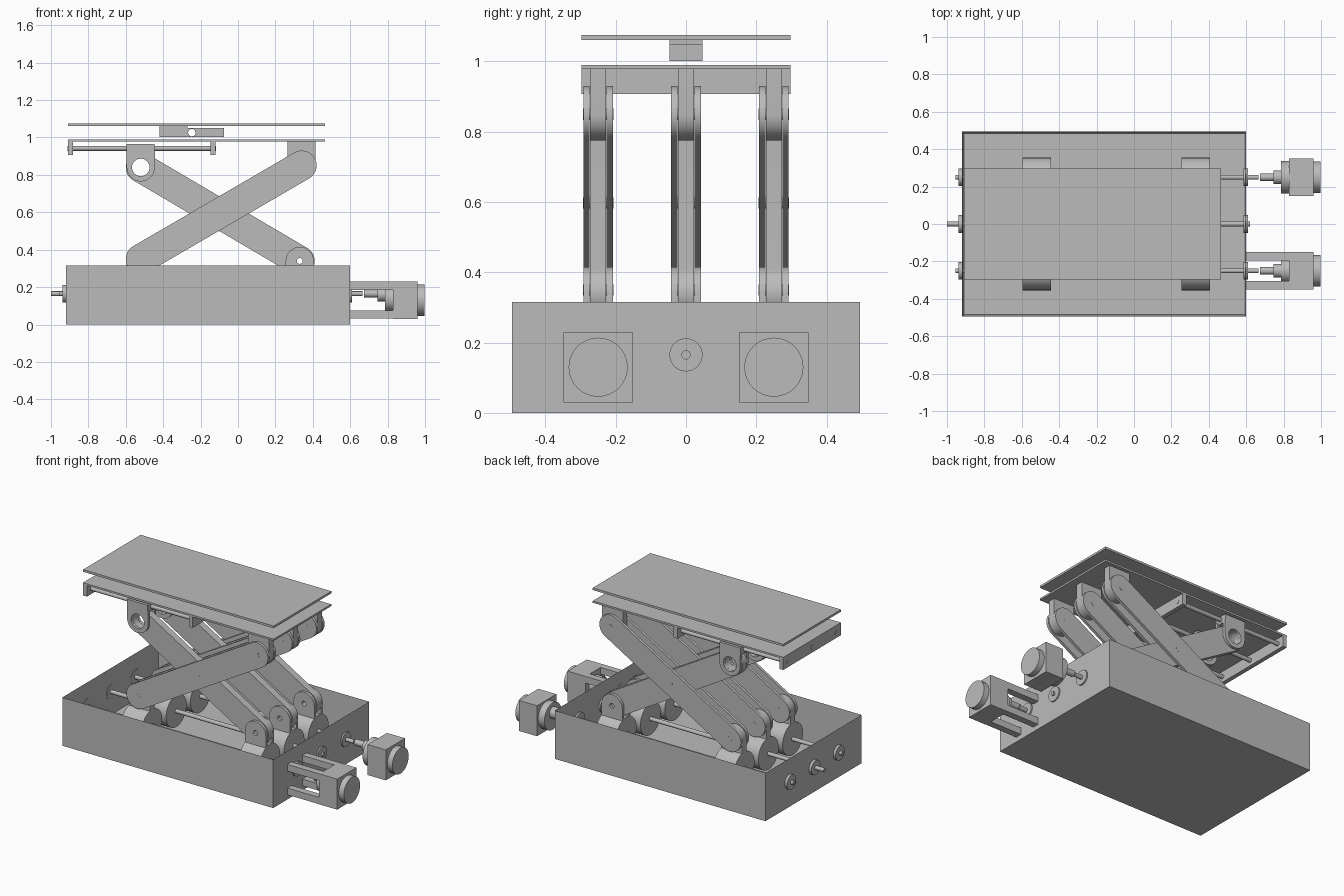
import bpy, bmesh, math
from mathutils import Matrix, Vector

old = bpy.data.objects.get("Cube")
if old:
    bpy.data.objects.remove(old, do_unlink=True)

grey = bpy.data.materials.new("machine grey")
grey.use_nodes = True
grey.diffuse_color = (0.5, 0.5, 0.5, 1)
grey.node_tree.nodes["Principled BSDF"].inputs["Base Color"].default_value = (0.5, 0.5, 0.5, 1)
parts = []


def finish(name, mesh):
    mesh.materials.clear()
    mesh.materials.append(grey)
    ob = bpy.data.objects.new(name, mesh)
    bpy.context.collection.objects.link(ob)
    parts.append(ob)
    return ob


def from_bmesh(name, bm):
    mesh = bpy.data.meshes.new(name)
    bm.to_mesh(mesh)
    bm.free()
    return finish(name, mesh)


def box(name, x, y, z):
    """Box from (low, high) ranges."""
    bm = bmesh.new()
    bmesh.ops.create_cube(bm, size=1)
    for v in bm.verts:
        v.co = [r[0] + (c + 0.5) * (r[1] - r[0]) for r, c in zip((x, y, z), v.co)]
    return from_bmesh(name, bm)


def rod(name, x0, x1, y, z, r, axis="X"):
    """Cylinder along X (or along Y, where x0, x1 is the y range and y the x position)."""
    bm = bmesh.new()
    mid = (x0 + x1) / 2
    if axis == "X":
        mat = Matrix.Translation((mid, y, z)) @ Matrix.Rotation(math.pi / 2, 4, "Y")
    else:
        mat = Matrix.Translation((y, mid, z)) @ Matrix.Rotation(math.pi / 2, 4, "X")
    bmesh.ops.create_cone(bm, cap_ends=True, segments=32, radius1=r, radius2=r,
                          depth=x1 - x0, matrix=mat)
    return from_bmesh(name, bm)


def arc(c, r, start, sweep, n=20):
    return [(c[0] + r * math.cos(start + sweep * i / n),
             c[1] + r * math.sin(start + sweep * i / n)) for i in range(n + 1)]


def plate(name, outline, holes, y, thick):
    """Flat plate in the XZ plane with round holes (x, z, r)."""
    cu = bpy.data.curves.new(name, "CURVE")
    cu.dimensions = "2D"
    cu.fill_mode = "BOTH"
    cu.extrude = thick / 2
    loops = [outline] + [arc(h[:2], h[2], 0, 2 * math.pi, 24)[:-1] for h in holes]
    for pts in loops:
        sp = cu.splines.new("POLY")
        sp.points.add(len(pts) - 1)
        for p, (u, v) in zip(sp.points, pts):
            p.co = (u, v, 0, 1)
        sp.use_cyclic_u = True
    tmp = bpy.data.objects.new(name + " curve", cu)
    mesh = bpy.data.meshes.new_from_object(tmp)
    bpy.data.objects.remove(tmp)
    mesh.transform(Matrix.Translation((0, y, 0)) @ Matrix.Rotation(math.pi / 2, 4, "X"))
    bm = bmesh.new()
    bm.from_mesh(mesh)
    bmesh.ops.remove_doubles(bm, verts=bm.verts, dist=1e-5)
    bmesh.ops.recalc_face_normals(bm, faces=bm.faces)
    bm.to_mesh(mesh)
    bm.free()
    return finish(name, mesh)


def link(name, a, b, r, holes, y, thick):
    """Arm with two round ends."""
    d = Vector(b) - Vector(a)
    t = math.atan2(d.y, d.x)
    pts = arc(b, r, t - math.pi / 2, math.pi) + arc(a, r, t + math.pi / 2, math.pi)
    return plate(name, pts, holes, y, thick)


def lug(name, c, r, z_end, hole, y, thick):
    """Ear with one round end and a straight end at z_end."""
    start = 0 if z_end < c[1] else math.pi
    pts = arc(c, r, start, math.pi)
    pts += [(pts[-1][0], z_end), (pts[0][0], z_end)]
    return plate(name, pts, [(*c, hole)], y, thick)


# Open tray
tray = box("base_tray", (-0.92, 0.6), (-0.495, 0.495), (0, 0.315))
bm = bmesh.new()
bm.from_mesh(tray.data)
top = [f for f in bm.faces if f.normal.z > 0.9]
bmesh.ops.inset_region(bm, faces=top, thickness=0.014)
for v in top[0].verts:
    v.co.z = 0.02
bm.to_mesh(tray.data)
bm.free()

# Scissor arms, lugs, nuts and screws, in three rows
low_l, high_r = (-0.52, 0.35), (0.34, 0.85)
high_l, low_r = (-0.52, 0.84), (0.33, 0.34)
middle = (-0.09, 0.597)
PIN, BORE = 0.016, 0.047
for row, y in (("front", -0.25), ("middle", 0), ("back", 0.25)):
    link(row + "_inner_arm", high_l, low_r, 0.08,
         [(*high_l, BORE), (*low_r, PIN)], y, 0.046)
    lug(row + "_lower_left_lug", low_l, 0.075, 0.2, PIN, y, 0.046)
    lug(row + "_hanger", high_r, 0.075, 0.982, PIN, y, 0.046)
    for side in (-1, 1):
        ys = y + side * 0.033
        link(row + "_outer_arm", low_l, high_r, 0.08,
             [(*low_l, PIN), (*high_r, PIN)], ys, 0.018)
        lug(row + "_lower_right_lug", low_r, 0.075, 0.2, PIN, ys, 0.018)
        lug(row + "_upper_left_lug", high_l, 0.075, 0.93, BORE, ys, 0.018)
    for c in (low_l, high_r, middle):
        rod(row + "_pin", y - 0.043, y + 0.043, c[0], c[1], PIN, "Y")
    # Lower screw, its nuts and wall bearings
    x0, x1 = (-1.0, 0.62) if y == 0 else (-0.955, 0.665)
    rod(row + "_lower_screw", x0, x1, y, 0.165, 0.013)
    for x in (-0.52, 0.33):
        rod(row + "_nut", x - 0.075, x + 0.075, y, 0.165, 0.105)
    for x in (-0.925, 0.597):
        rod(row + "_bearing", x - 0.012, x + 0.012, y, 0.165, 0.047)
    # Upper screw and slide block
    rod(row + "_upper_screw", -0.912, -0.118, y, 0.942, 0.013)
    box(row + "_slide_block", (-0.597, -0.447), (y - 0.042, y + 0.042), (0.915, 0.965))

# Upper deck with end bars and the floating top plate
box("lower_deck", (-0.91, 0.465), (-0.297, 0.297), (0.978, 0.99))
box("top_plate", (-0.91, 0.465), (-0.297, 0.297), (1.061, 1.075))
for x in (-0.895, -0.133):
    box("end_bar", (x - 0.014, x + 0.014), (-0.297, 0.297), (0.907, 0.98))

# Joint between the decks
plate("deck_joint", [(-0.42, 1.002), (-0.075, 1.002), (-0.075, 1.05), (-0.27, 1.05),
                     (-0.27, 1.062), (-0.42, 1.062)], [(-0.247, 1.026, 0.02)], 0, 0.095)

# Motors and couplings
for name, y in (("front_motor", -0.25), ("back_motor", 0.25)):
    box(name + "_body", (0.83, 0.96), (y - 0.099, y + 0.099), (0.03, 0.229))
    rod(name + "_cap", 0.95, 0.997, y, 0.13, 0.084)
    rod(name + "_coupling", 0.675, 0.75, y, 0.165, 0.02)
    rod(name + "_collar", 0.745, 0.79, y, 0.16, 0.037)
    rod(name + "_flange", 0.785, 0.84, y, 0.135, 0.065 if y < 0 else 0.088)
for dy in (-1, 1):
    for dz in (-1, 1):
        yc, zc = -0.25 + dy * 0.077, 0.13 + dz * 0.077
        box("motor_strut", (0.595, 0.835), (yc - 0.022, yc + 0.022), (zc - 0.022, zc + 0.022))

# Smooth round surfaces, keep hard edges
bpy.ops.object.select_all(action="DESELECT")
for ob in parts:
    ob.select_set(True)
bpy.context.view_layer.objects.active = parts[0]
bpy.ops.object.shade_smooth_by_angle(angle=math.radians(30))
